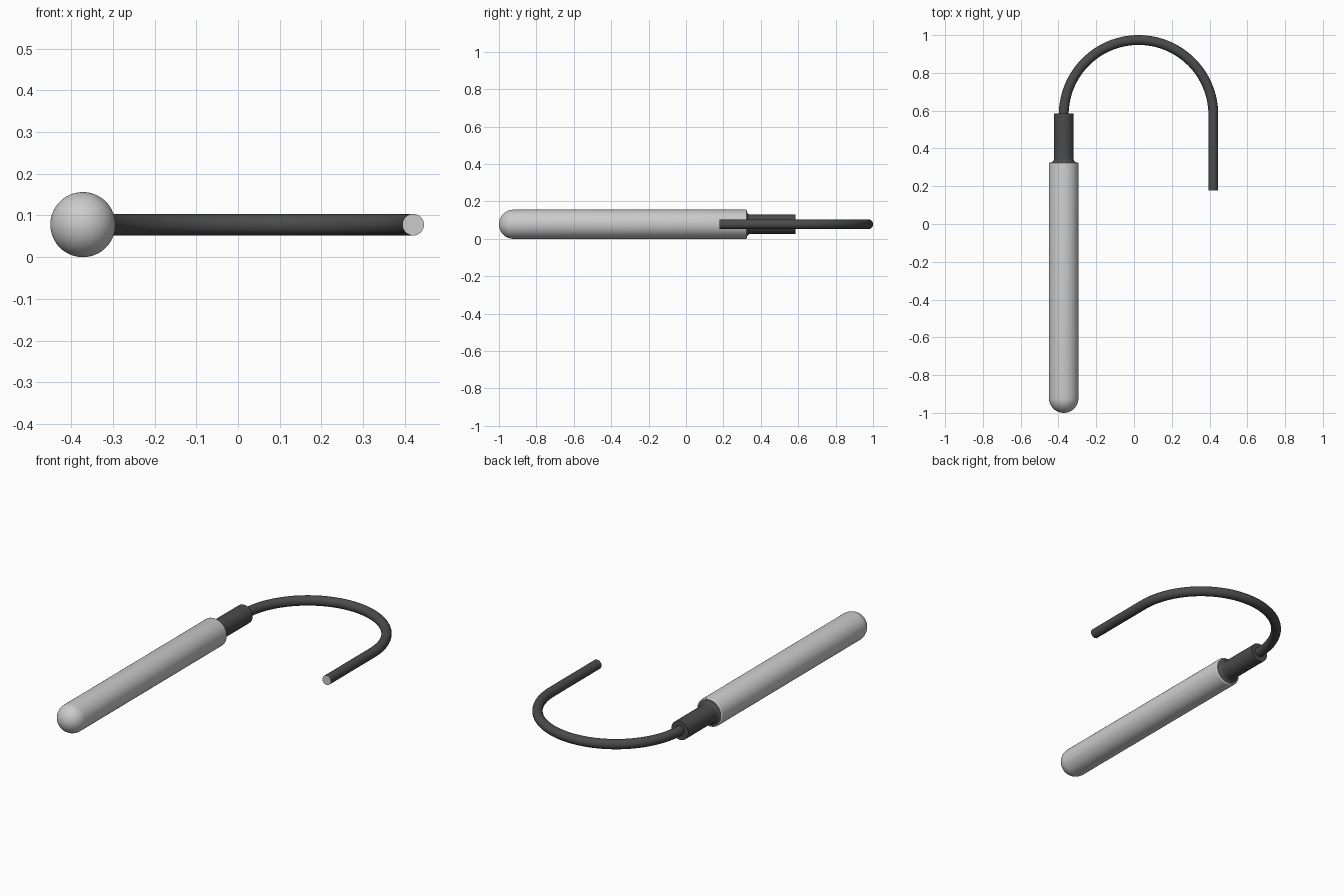
import bpy, bmesh
from math import sin, cos, pi, radians
from mathutils import Matrix, Vector

if "Cube" in bpy.data.objects:
    bpy.data.objects.remove(bpy.data.objects["Cube"])

AX, AZ = -0.372, 0.078        # probe axis
R_CABLE, R_BEND = 0.026, 0.396
BEND_X, BEND_Y, TIP_Y = AX + R_BEND, 0.578, 0.18

dark = bpy.data.materials.new("dark_rubber")
dark.diffuse_color = (0.07, 0.07, 0.07, 1)
dark.use_nodes = True
dark.node_tree.nodes["Principled BSDF"].inputs["Base Color"].default_value = dark.diffuse_color


def finish(bm, name, mat=None):
    bmesh.ops.remove_doubles(bm, verts=bm.verts, dist=1e-5)
    bmesh.ops.recalc_face_normals(bm, faces=bm.faces)
    mesh = bpy.data.meshes.new(name)
    bm.to_mesh(mesh)
    bm.free()
    obj = bpy.data.objects.new(name, mesh)
    bpy.context.collection.objects.link(obj)
    if mat:
        mesh.materials.append(mat)
    bpy.ops.object.select_all(action='DESELECT')
    obj.select_set(True)
    bpy.context.view_layer.objects.active = obj
    bpy.ops.object.shade_smooth_by_angle(angle=radians(30))
    return obj


def lathe(name, profile, mat=None, steps=64):
    """Revolve (radius, y) points around the probe axis."""
    bm = bmesh.new()
    vs = [bm.verts.new((AX + r, y, AZ)) for r, y in profile]
    es = [bm.edges.new(p) for p in zip(vs, vs[1:])]
    bmesh.ops.spin(bm, geom=vs + es, cent=(AX, 0, AZ), axis=(0, 1, 0),
                   angle=2 * pi, steps=steps)
    return finish(bm, name, mat)


def arc(cr, cy, r, a0, a1, n):
    angles = [radians(a0 + (a1 - a0) * i / n) for i in range(n + 1)]
    return [(cr + r * cos(a), cy + r * sin(a)) for a in angles]


# Handle: long tube with a domed end and a slightly eased rim
dome = [(max(r, 0), y) for r, y in arc(0, -0.922, 0.078, -90, 0, 16)]
lathe("handle", dome + arc(0.073, 0.32, 0.005, 0, 90, 4) + [(0, 0.325)])

# Strain relief sleeve: concave flare at the handle, flat far end
flare = arc(0.072, 0.345, 0.02, 270, 180, 8)
lathe("sleeve", [(0, 0.324), (0.072, 0.324)] + flare +
      [(0.052, 0.585), (0, 0.585)], dark)

# Cable: round section swept round a half circle, then straight to the tip
path = [(AX, 0.56)]
path += [(BEND_X - R_BEND * cos(pi * i / 64), BEND_Y + R_BEND * sin(pi * i / 64))
         for i in range(65)]
path += [(AX + 2 * R_BEND, TIP_Y)]
bm = bmesh.new()
rings = []
for i, (x, y) in enumerate(path):
    a, b = path[max(i - 1, 0)], path[min(i + 1, len(path) - 1)]
    t = Vector((b[0] - a[0], b[1] - a[1], 0)).normalized()
    side = Vector((t.y, -t.x, 0))
    rings.append([bm.verts.new(Vector((x, y, AZ)) + R_CABLE * (
        side * cos(2 * pi * k / 32) + Vector((0, 0, sin(2 * pi * k / 32)))))
        for k in range(32)])
for p, q in zip(rings, rings[1:]):
    for k in range(32):
        m = (k + 1) % 32
        bm.faces.new((p[k], p[m], q[m], q[k]))
bm.faces.new(rings[0])
finish(bm, "cable", dark)

# Cut end of the cable, in plain grey
bm = bmesh.new()
bmesh.ops.create_cone(bm, cap_ends=True, segments=32, radius1=R_CABLE,
                      radius2=R_CABLE, depth=0.002,
                      matrix=Matrix.Translation((AX + 2 * R_BEND, TIP_Y - 0.001, AZ))
                      @ Matrix.Rotation(pi / 2, 4, 'X'))
finish(bm, "cable_cut_end")
